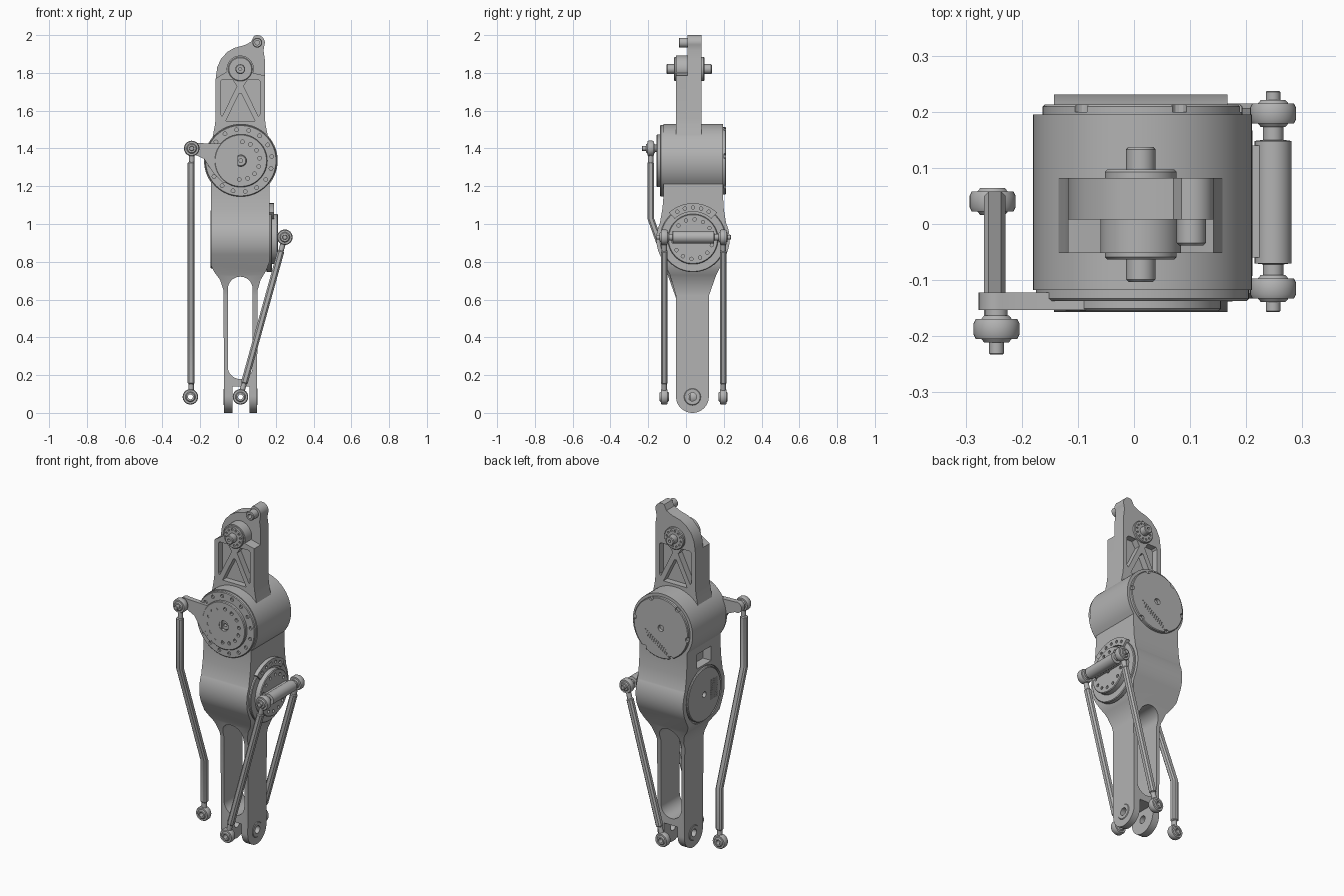
import bpy, bmesh, math
from mathutils import Vector

if "Cube" in bpy.data.objects:
    bpy.data.objects.remove(bpy.data.objects["Cube"], do_unlink=True)

grey = bpy.data.materials.new("grey_metal")
grey.use_nodes = True
grey.diffuse_color = (0.45, 0.45, 0.45, 1)
grey.node_tree.nodes["Principled BSDF"].inputs["Base Color"].default_value = grey.diffuse_color
X, Y = (1, 0, 0), (0, 1, 0)
parts = []


def finish(name, bm):
    bmesh.ops.remove_doubles(bm, verts=bm.verts[:], dist=1e-5)
    bmesh.ops.recalc_face_normals(bm, faces=bm.faces[:])
    me = bpy.data.meshes.new(name)
    bm.to_mesh(me)
    bm.free()
    me.materials.append(grey)
    ob = bpy.data.objects.new(name, me)
    bpy.context.collection.objects.link(ob)
    parts.append(ob)
    return ob


def lathe(name, profile, origin, axis, n=48):
    """Closed (radius, height) profile turned about an axis."""
    bm = bmesh.new()
    q = Vector(axis).to_track_quat('Z', 'Y')
    rings = []
    for i in range(n):
        a = 2 * math.pi * i / n
        rings.append([bm.verts.new(Vector(origin) + q @ Vector((r * math.cos(a), r * math.sin(a), h)))
                      for r, h in profile])
    m = len(profile)
    for i in range(n):
        a, b = rings[i], rings[(i + 1) % n]
        for j in range(m):
            k = (j + 1) % m
            if profile[j][0] > 0 or profile[k][0] > 0:
                bm.faces.new((a[j], a[k], b[k], b[j]))
    return finish(name, bm)


def disc(name, origin, axis, r, h0, h1, hole=0, n=48):
    c = min(0.004, r * 0.15)
    return lathe(name, [(hole, h0), (r - c, h0), (r, h0 + c), (r, h1 - c), (r - c, h1), (hole, h1)],
                 origin, axis, n)


def prism(name, pts, axis, a, b):
    """Outline in (x,z) pushed along y, or in (y,z) pushed along x."""
    bm = bmesh.new()
    put = (lambda u, v, t: (u, t, v)) if axis == Y else (lambda u, v, t: (t, u, v))
    lo = [bm.verts.new(put(u, v, a)) for u, v in pts]
    hi = [bm.verts.new(put(u, v, b)) for u, v in pts]
    bm.faces.new(lo)
    bm.faces.new(hi)
    for i in range(len(pts)):
        k = (i + 1) % len(pts)
        bm.faces.new((lo[i], lo[k], hi[k], hi[i]))
    return finish(name, bm)


def arc(cx, cy, r, a0, a1, n=24):
    return [(cx + r * math.cos(math.radians(a0 + (a1 - a0) * i / n)),
             cy + r * math.sin(math.radians(a0 + (a1 - a0) * i / n))) for i in range(n + 1)]


def rect(x0, x1, z0, z1):
    return [(x0, z0), (x1, z0), (x1, z1), (x0, z1)]


def apply(ob, mod):
    bpy.context.view_layer.objects.active = ob
    bpy.ops.object.modifier_apply(modifier=mod.name)


def boolean(ob, tool, op='DIFFERENCE'):
    mod = ob.modifiers.new("cut", 'BOOLEAN')
    mod.operation, mod.object, mod.solver = op, tool, 'EXACT'
    apply(ob, mod)
    parts.remove(tool)
    bpy.data.objects.remove(tool, do_unlink=True)


def bevel(ob, w, seg=1):
    mod = ob.modifiers.new("bevel", 'BEVEL')
    mod.width, mod.segments, mod.limit_method = w, seg, 'ANGLE'
    apply(ob, mod)


def drill(ob, spots, axis, r, a, b, n=12):
    """Cut a group of holes between two depths along the axis."""
    bm = bmesh.new()
    for u, v in spots:
        ring = arc(u, v, r, 0, 360, n)[:-1]
        ends = [[bm.verts.new((p, t, q) if axis == Y else (t, p, q)) for p, q in ring] for t in (a, b)]
        for e in ends:
            bm.faces.new(e)
        for i in range(n):
            k = (i + 1) % n
            bm.faces.new((ends[0][i], ends[0][k], ends[1][k], ends[1][i]))
    boolean(ob, finish("drill", bm))


def circle_spots(cx, cy, r, n):
    return arc(cx, cy, r, 8, 368, n)[:-1]


# Main housing and leg: front outline crossed with side outline
UX, UZ, LY, LZ = 0.015, 1.335, 0.037, 0.92
body = prism("housing_and_leg", arc(UX, UZ, 0.195, -39, 216, 48) +
             [(-0.143, 0.78), (-0.125, 0.745), (-0.095, 0.705), (-0.077, 0.65), (-0.073, 0),
              (0.1, 0), (0.104, 0.65), (0.12, 0.705), (0.15, 0.755), (0.167, 0.8)], Y, -0.4, 0.4)
side = prism("side_outline", [(0.195, 1.6), (-0.118, 1.6), (-0.118, 1.16), (-0.125, 1.08)] +
             arc(LY, LZ, 0.194, 155, 205) + [(-0.085, 0.73), (-0.053, 0.62)] +
             arc(0.034, 0.087, 0.087, 180, 360) + [(0.121, 0.62), (0.16, 0.73)] +
             arc(LY, LZ, 0.194, -25, 25) + [(0.2, 1.08), (0.195, 1.16)], X, -0.5, 0.5)
boolean(body, side, 'INTERSECT')
boolean(body, prism("leg_slot", arc(0.012, 0.655, 0.066, 0, 180) + arc(0.012, 0.245, 0.066, 180, 360),
                    Y, -0.5, 0.5))
boolean(body, prism("clevis_gap", rect(-0.03, 0.06, -0.1, 0.14), Y, -0.5, 0.5))
drill(body, [(0.034, 0.085)], X, 0.022, -0.3, 0.3, 24)
drill(body, [(LY, LZ)], X, 0.165, -0.3, -0.128, 48)
window = prism("window", rect(-0.03, 0.1, 1.095, 1.18), X, -0.3, -0.09)
boolean(body, window)
for x, s in ((-0.073, -1), (0.1, 1)):
    disc("foot_bearing", (x, 0.034, 0.085), (s, 0, 0), 0.045, -0.01, 0.004, 0.022, 32)

# Upper joint: back cap, front ring, output disc and crank arm
cap = disc("upper_back_cap", (UX, 0, UZ), Y, 0.178, 0.18, 0.213, 0.018, 64)
drill(cap, [(UX + 0.1 - 0.012 * i - 0.008 * j, UZ - 0.03 - 0.008 * i - 0.018 * j)
            for i in range(12) for j in range(3)], Y, 0.003, 0.205, 0.3, 6)
drill(cap, circle_spots(UX, UZ, 0.175, 6), Y, 0.014, 0.2, 0.3)
ring = disc("upper_front_ring", (UX, 0, UZ), Y, 0.19, -0.137, -0.11, 0.12, 64)
drill(ring, circle_spots(UX, UZ, 0.165, 16), Y, 0.01, -0.2, -0.125)
out = disc("upper_output_disc", (UX, 0, UZ), Y, 0.14, -0.155, -0.11, 0.03, 64)
drill(out, circle_spots(UX, UZ, 0.1, 14), Y, 0.01, -0.2, -0.14)
disc("upper_shaft", (UX, 0, UZ), Y, 0.03, -0.14, -0.1, 0.01, 32)
prism("upper_crank_arm", [(0.0, 1.215), (0.0, 1.455), (-0.1, 1.425), (-0.2, 1.428)] +
      arc(-0.245, 1.4, 0.032, 70, 290, 16) + [(-0.18, 1.345), (-0.13, 1.27), (-0.08, 1.22)], Y, -0.153, -0.122)

# Lower joint: recessed cap, bolted ring, raised arc and output disc
cap = disc("lower_side_cap", (0, LY, LZ), X, 0.155, -0.146, -0.12, 0.016, 64)
drill(cap, [(LY - 0.06 - 0.014 * i, LZ + 0.012 * j) for i in range(5) for j in range(-4, 6)],
      X, 0.004, -0.3, -0.138, 6)
disc("lower_ring", (0, LY, LZ), X, 0.175, 0.15, 0.179, 0.11, 64)
plate = prism("lower_arc_plate", arc(LY, LZ, 0.19, 48, 132) + arc(LY, LZ, 0.145, 132, 48), X, 0.155, 0.19)
drill(plate, arc(LY, LZ, 0.167, 60, 120, 4), X, 0.009, 0.18, 0.3)
out = disc("lower_output_disc", (0, LY, LZ), X, 0.133, 0.15, 0.211, 0.02, 64)
drill(out, circle_spots(LY, LZ, 0.105, 14), X, 0.009, 0.198, 0.3)
PX, PZ = 0.248, 0.93
prism("pin_saddle", rect(-0.06, 0.14, 0.908, 0.952), X, 0.2, 0.245)
lathe("crank_pin", [(0, -0.1), (0.018, -0.1), (0.018, -0.072), (0.033, -0.07), (0.033, 0.148),
                    (0.018, 0.15), (0.018, 0.178), (0, 0.178)], (PX, 0, PZ), Y, 32)

# Upper link: stepped plate with pockets between ribs
back = prism("upper_link_back", [(0.165, 1.43), (0.147, 1.52), (0.142, 1.56), (0.142, 1.87), (0.135, 1.92)] +
             arc(0.102, 1.96, 0.04, -20, 115, 16) + [(0.07, 1.965), (0.035, 1.947), (-0.02, 1.932), (-0.055, 1.912),
              (-0.09, 1.875), (-0.11, 1.83), (-0.118, 1.77), (-0.118, 1.56), (-0.123, 1.52), (-0.14, 1.43)],
             Y, 0.008, 0.082)
front = prism("upper_link_front", [(0.165, 1.43), (0.147, 1.52), (0.142, 1.56), (0.142, 1.785), (0.08, 1.8)] +
              arc(0.012, 1.82, 0.072, -10, 190) + [(-0.118, 1.77), (-0.118, 1.56), (-0.123, 1.52), (-0.14, 1.43)],
              Y, -0.052, 0.012)
for ob, a, b in ((front, -0.1, -0.015), (back, 0.045, 0.2)):
    boolean(ob, prism("middle_pocket", [(-0.065, 1.545), (0.09, 1.545), (0.018, 1.69), (0.006, 1.69)], Y, a, b))
    for s in (-1, 1):
        pts = [(0.1, 1.57), (0.108, 1.58), (0.108, 1.755), (0.1, 1.765), (0.045, 1.765), (0.022, 1.73)]
        boolean(ob, prism("side_pocket", [(0.012 + s * (x - 0.004), z) for x, z in pts], Y, a, b))
for s in (-1, 1):
    hub = disc("link_bearing", (0.012, 0.017, 1.82), (0, s, 0), 0.064, 0.03, 0.08, 0.024, 40)
    y = 0.017 + s * 0.08
    drill(hub, circle_spots(0.012, 1.82, 0.046, 12), Y, 0.006, y - 0.006, y + 0.006, 8)
disc("link_pin", (0.012, 0, 1.82), Y, 0.026, -0.103, 0.137, 0.008, 32)
disc("link_top_pin", (0.102, 0, 1.96), Y, 0.026, -0.038, 0.05, 0.012, 32)


# Tie rods with ball-joint eyes
def eye(x, y, z, stud=None):
    half = [(0.013, -0.024), (0.022, -0.024), (0.027, -0.018), (0.037, -0.018), (0.041, -0.01)]
    lathe("rod_eye", half + [(r, -h) for r, h in reversed(half)], (x, y, z), Y, 32)
    if stud:
        disc("eye_bolt", (x, 0, z), Y, 0.013, *stud, 0, 20)


def stem(x, y, z, d):
    disc("rod_stem", (x, y, z), d, 0.014, 0.035, 0.09, 0, 20)


low = Vector((0.013, 0, 0.085))
top = Vector((PX, 0, PZ))
along = (top - low).normalized()
w = Vector((along.z, 0, -along.x)) * 0.018
p, q = low + along * 0.07, top - along * 0.07
for y, stud in ((-0.115, (-0.157, -0.09)), (0.197, (0.17, 0.237))):
    eye(PX, y, PZ, stud)
    eye(low.x, y, low.z)
    stem(low.x, y, low.z, along)
    stem(PX, y, PZ, -along)
    rod = prism("lower_rod", [(v.x, v.z) for v in (p - w, p + w, q + w, q - w)], Y, y - 0.018, y + 0.018)
    bevel(rod, 0.009)

eye(-0.245, -0.187, 1.4, (-0.233, -0.15))
disc("crank_spacer", (-0.245, 0, 1.4), Y, 0.02, -0.17, -0.15, 0, 24)
stem(-0.245, -0.187, 1.4, (0, 0, -1))
eye(-0.252, 0.04, 0.085)
stem(-0.248, 0.04, 0.085, (0, 0, 1))
path = [(-0.187, 1.33), (-0.187, 1.03), (0.04, 0.4), (0.04, 0.15)]
rod = prism("long_bent_rod", [(y - 0.018, z) for y, z in path] + [(y + 0.018, z) for y, z in reversed(path)],
            X, -0.267, -0.229)
bevel(rod, 0.008)

# Smooth round surfaces and keep hard edges
bpy.ops.object.select_all(action='DESELECT')
for ob in parts:
    ob.select_set(True)
bpy.context.view_layer.objects.active = body
bpy.ops.object.shade_smooth_by_angle(angle=math.radians(30))
